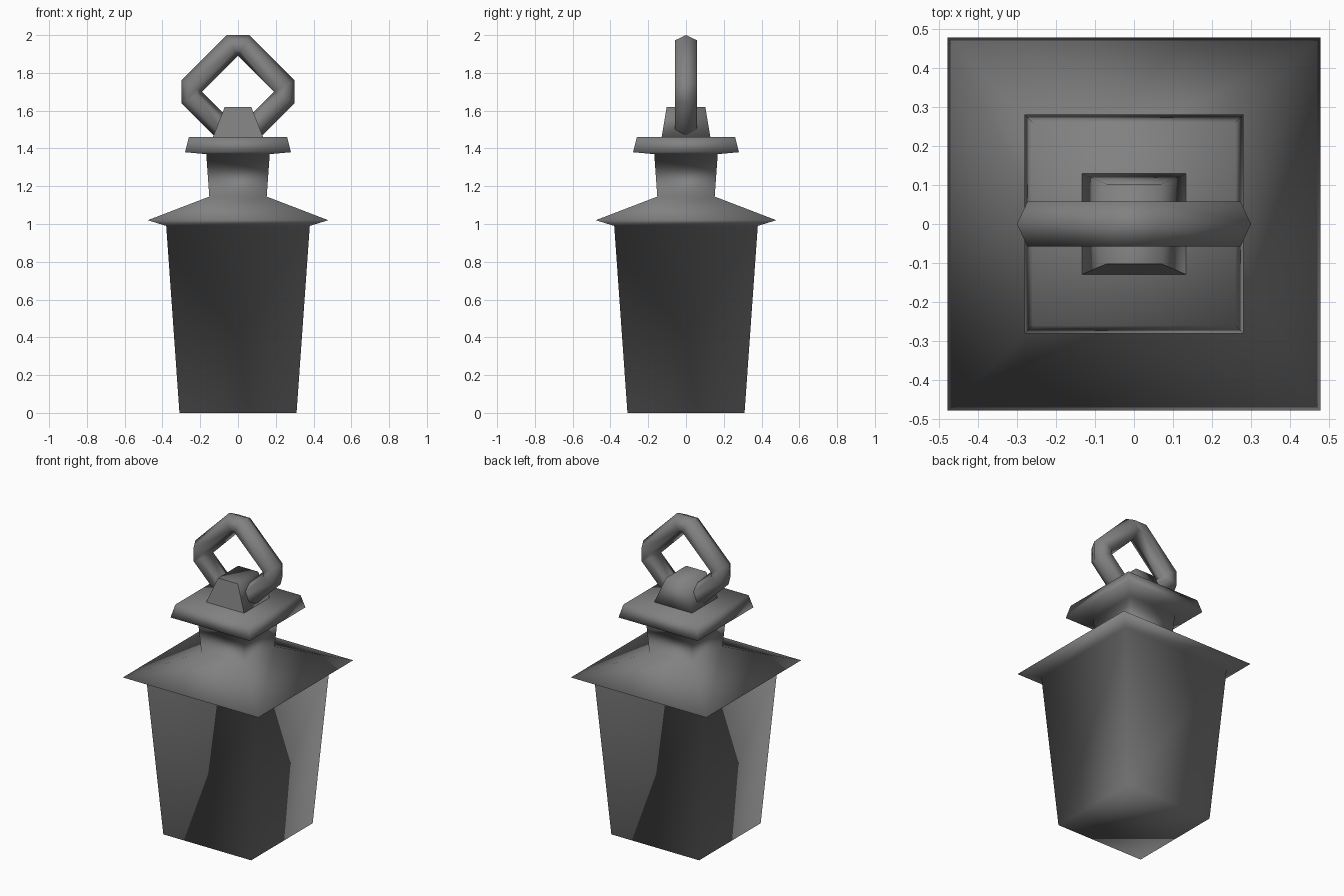
import bpy
import bmesh

cube = bpy.data.objects.get("Cube")
if cube:
    bpy.data.objects.remove(cube, do_unlink=True)

# Single dark grey metal
metal = bpy.data.materials.new("dark grey metal")
GREY = (0.22, 0.22, 0.22, 1)
metal.diffuse_color = GREY
metal.use_nodes = True
metal.node_tree.nodes["Principled BSDF"].inputs["Base Color"].default_value = GREY


def finish(name, bm):
    bmesh.ops.recalc_face_normals(bm, faces=bm.faces)
    mesh = bpy.data.meshes.new(name)
    bm.to_mesh(mesh)
    bm.free()
    mesh.materials.append(metal)
    obj = bpy.data.objects.new(name, mesh)
    bpy.context.collection.objects.link(obj)
    return obj


def bridge(bm, a, b):
    """Join two closed rows of vertices with quads."""
    n = len(a)
    return [bm.faces.new((a[i], a[(i + 1) % n], b[(i + 1) % n], b[i])) for i in range(n)]


def square_stack(name, profile):
    """Stack rectangles given as (half x, half y, z) and cap both ends."""
    bm = bmesh.new()
    rows = [[bm.verts.new((sx * hx, sy * hy, z))
             for sx, sy in ((-1, -1), (1, -1), (1, 1), (-1, 1))]
            for hx, hy, z in profile]
    for a, b in zip(rows, rows[1:]):
        bridge(bm, a, b)
    bm.faces.new(rows[0][::-1])
    bm.faces.new(rows[-1])
    for f in bm.faces:
        f.smooth = True
    return finish(name, bm)


# Tapered body, overhanging roof, neck and cap as one smooth square stack
outline = [(0.31, 0.0), (0.38, 0.99), (0.478, 1.02), (0.152, 1.145),
           (0.168, 1.37), (0.28, 1.38), (0.26, 1.46)]
square_stack("lantern_body", [(h, h, z) for h, z in outline])

# Wedge mount that holds the ring, with a flat front
mount = square_stack("ring_mount", [(0.135, 0.13, 1.455), (0.07, 0.102, 1.62)])
for f in mount.data.polygons:
    if f.normal.y < -0.5:
        f.use_smooth = False

# Diamond ring: hexagonal bar with chamfered outer corners
CENTRE, INNER, DEPTH, CHAMFER, HALF = 1.70, 0.19, 0.11, 0.06, 0.058
section = [(0, 0), (0.25, 1), (0.75, 1), (1, 0), (0.75, -1), (0.25, -1)]
bm = bmesh.new()
rows = []
for ux, uz in ((0, 1), (1, 0), (0, -1), (-1, 0)):
    for side in (-1, 1):
        row = []
        for f, y in section:
            out, across = INNER + DEPTH * f, side * CHAMFER * f
            row.append(bm.verts.new((ux * out + uz * across, y * HALF,
                                     CENTRE + uz * out - ux * across)))
        rows.append(row)
for a, b in zip(rows, rows[1:] + rows[:1]):
    bridge(bm, a, b)
bmesh.ops.remove_doubles(bm, verts=bm.verts, dist=0.0005)
for f in bm.faces:
    f.smooth = True
finish("hanging_ring", bm)
